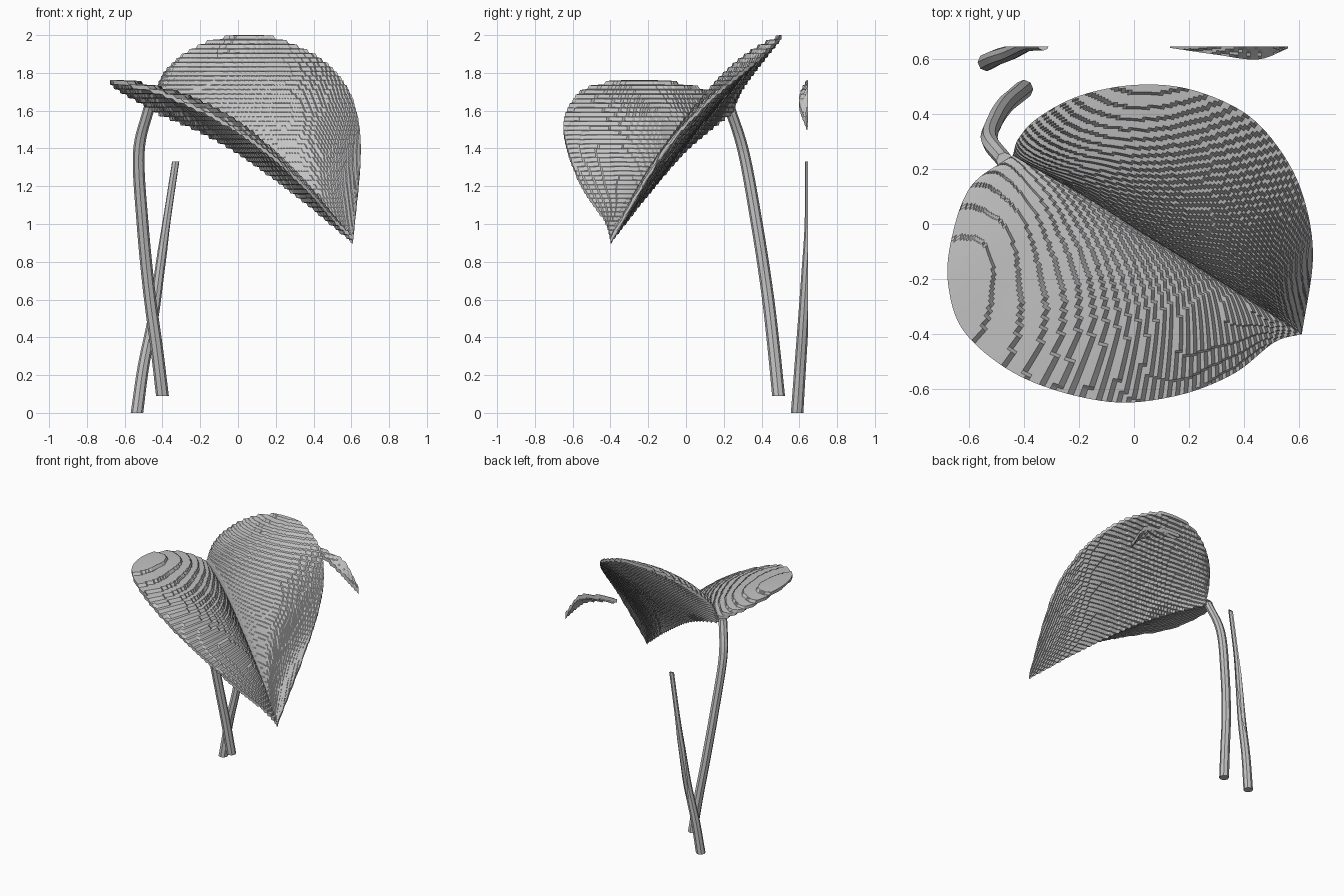
import bpy
import bmesh
import math
from mathutils import Vector

cube = bpy.data.objects.get("Cube")
if cube:
    bpy.data.objects.remove(cube, do_unlink=True)

grey = bpy.data.materials.new("leaf grey")
grey.use_nodes = True
tone = (0.55, 0.55, 0.55, 1)
grey.diffuse_color = tone
for node in grey.node_tree.nodes:
    if node.type == 'BSDF_PRINCIPLED':
        node.inputs["Base Color"].default_value = tone

BACK_LIMIT = 0.645   # everything is trimmed flat at this depth
STEP = 0.024         # height of one terrace


def along(points, u):
    """Smooth curve through the points, u from 0 to 1."""
    last = len(points) - 1
    x = min(max(u, 0), 1) * last
    i = min(int(x), last - 1)
    f = x - i
    b, c = Vector(points[i]), Vector(points[i + 1])
    a = Vector(points[i - 1]) if i else b * 2 - c
    d = Vector(points[i + 2]) if i + 2 <= last else c * 2 - b
    return b + (c - a) * f / 2 + (a * 2 - b * 5 + c * 4 - d) * f * f / 2 \
        + (b * 3 - a - c * 3 + d) * f ** 3 / 2


def finish(name, bm):
    bmesh.ops.remove_doubles(bm, verts=bm.verts[:], dist=0.0005)
    bmesh.ops.recalc_face_normals(bm, faces=bm.faces[:])
    geom = bm.verts[:] + bm.edges[:] + bm.faces[:]
    bmesh.ops.bisect_plane(bm, geom=geom, plane_co=(0, BACK_LIMIT, 0),
                           plane_no=(0, 1, 0), clear_outer=True)
    mesh = bpy.data.meshes.new(name)
    bm.to_mesh(mesh)
    bm.free()
    mesh.materials.append(grey)
    obj = bpy.data.objects.new(name, mesh)
    bpy.context.collection.objects.link(obj)


def skin(bm, rows):
    """Quads between neighbouring closed rings of points."""
    verts = [[bm.verts.new(p) for p in row] for row in rows]
    for r, s in zip(verts, verts[1:]):
        for j in range(len(r)):
            k = (j + 1) % len(r)
            bm.faces.new((r[j], r[k], s[k], s[j]))
    return verts


def blade(name, tops, bottoms):
    """A terraced solid between an upper and a lower sheet."""
    bm = bmesh.new()
    skin(bm, [top + low[::-1] for top, low in zip(tops, bottoms)])
    for v in bm.verts:
        snapped = round((v.co.z - 2) / STEP) * STEP + 2
        v.co.z += (snapped - v.co.z) * 0.75
    finish(name, bm)


def stem(name, path, start, end, sides=8, rings=40):
    bm = bmesh.new()
    rows = []
    for i in range(rings + 1):
        u = i / rings
        centre = along(path, u)
        radius = start + (end - start) * u
        rows.append([centre + Vector((math.cos(a), math.sin(a), 0)) * radius
                     for a in (math.tau * j / sides for j in range(sides))])
    verts = skin(bm, rows)
    bm.faces.new(verts[0])
    bm.faces.new(verts[-1])
    finish(name, bm)


# Heart-shaped leaf: two plump lobes, flat below and domed above,
# meeting in a valley along the midrib
rib = [(-0.44, 0.25, 1.62), (-0.21, 0.12, 1.52), (0.01, -0.02, 1.395),
       (0.3, -0.2, 1.185), (0.61, -0.4, 0.93)]
right_edge = [rib[0], (-0.59, 0.14, 1.7), (-0.66, -0.04, 1.745),
              (-0.675, -0.22, 1.77), (-0.61, -0.4, 1.755), (-0.4, -0.56, 1.7),
              (-0.1, -0.645, 1.56), (0.15, -0.625, 1.39), (0.36, -0.545, 1.2),
              (0.51, -0.43, 1.03), rib[-1]]
left_edge = [rib[0], (-0.42, 0.31, 1.75), (-0.35, 0.385, 1.85),
             (-0.2, 0.465, 1.95), (0, 0.505, 2), (0.2, 0.49, 1.985),
             (0.4, 0.405, 1.9), (0.53, 0.27, 1.79), (0.615, 0.1, 1.64),
             (0.65, -0.12, 1.39), rib[-1]]
lobes = ((right_edge, Vector((0.035, 0.015, 0.08))),
         (left_edge, Vector((0, -0.06, 0.092))))

LENGTH, WIDTH = 150, 64
leaf_tops, leaf_bottoms = [], []
for i in range(LENGTH + 1):
    u = i / LENGTH
    centre = along(rib, u ** 1.4)
    top, bottom = [], []
    for j in range(-WIDTH, WIDTH + 1):
        s = abs(j) / WIDTH
        edge, bulge = lobes[j > 0]
        q = s ** 0.75
        puff = 4 * q * (1 - q) * max(math.sin(math.pi * u), 0) ** 1.1
        chord = centre.lerp(along(edge, u), s)
        top.append(chord + bulge * puff)
        bottom.append(chord + bulge * puff * 0.1
                      - Vector((0, 0, 0.032 - 0.012 * s)))
    leaf_tops.append(top)
    leaf_bottoms.append(bottom)
blade("leaf", leaf_tops, leaf_bottoms)

# Rim of a neighbouring leaf, trimmed at the back limit
rim_front = [(0.13, 0.64, 1.76), (0.3, 0.615, 1.72),
             (0.45, 0.598, 1.65), (0.56, 0.638, 1.53)]
rim_back = [(0.13, 0.645, 1.77), (0.3, 0.645, 1.75),
            (0.45, 0.645, 1.7), (0.56, 0.645, 1.54)]
rim_tops = []
for i in range(31):
    a, b = along(rim_front, i / 30), along(rim_back, i / 30)
    rim_tops.append([a.lerp(b, j / 4) for j in range(5)])
rim_bottoms = [[p - Vector((0, 0, 0.03)) for p in row] for row in rim_tops]
blade("neighbour_leaf_rim", rim_tops, rim_bottoms)

# Stem carrying the leaf
stem("leaf_stem", [(-0.4, 0.49, 0.09), (-0.43, 0.465, 0.34),
                   (-0.47, 0.43, 0.64), (-0.505, 0.375, 1.0),
                   (-0.525, 0.305, 1.38), (-0.47, 0.23, 1.62)], 0.034, 0.03)

# Second stem, leaning back into the trim plane
stem("neighbour_stem", [(-0.535, 0.588, 0), (-0.5, 0.605, 0.25),
                        (-0.45, 0.622, 0.5), (-0.415, 0.638, 0.75),
                        (-0.38, 0.652, 1.0), (-0.33, 0.652, 1.33)], 0.033, 0.022)
